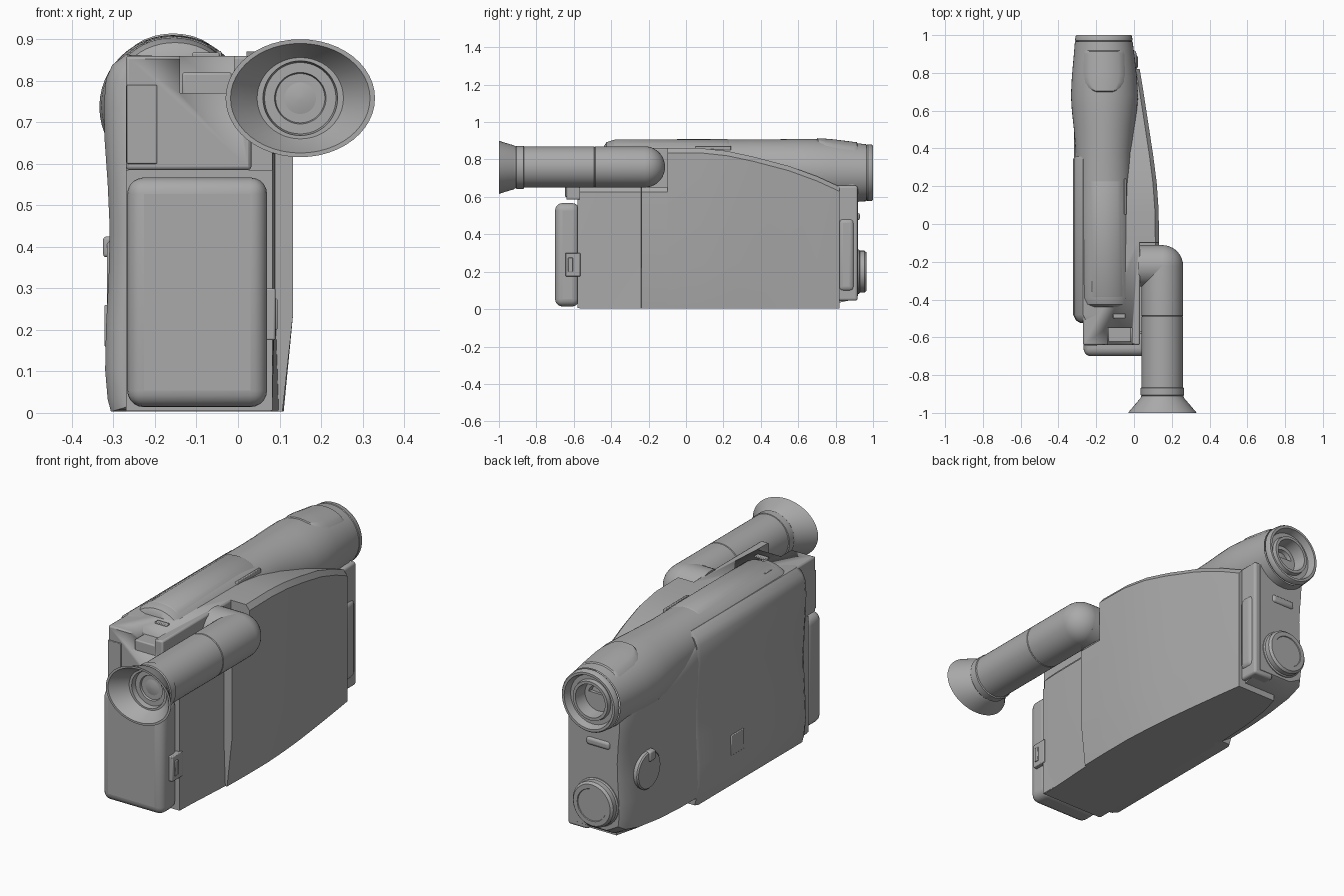
import bpy, bmesh, math
from mathutils import Vector

if "Cube" in bpy.data.objects:
    bpy.data.objects.remove(bpy.data.objects["Cube"])

grey = bpy.data.materials.new("body_grey")
grey.diffuse_color = (0.4, 0.4, 0.4, 1)
grey.use_nodes = True
grey.node_tree.nodes["Principled BSDF"].inputs["Base Color"].default_value = grey.diffuse_color


def finish(name, bm, bevel=0.0, seg=3, angle=35):
    bmesh.ops.remove_doubles(bm, verts=bm.verts, dist=1e-5)
    bmesh.ops.recalc_face_normals(bm, faces=bm.faces)
    me = bpy.data.meshes.new(name)
    bm.to_mesh(me)
    bm.free()
    ob = bpy.data.objects.new(name, me)
    bpy.context.collection.objects.link(ob)
    me.materials.append(grey)
    if bevel:
        m = ob.modifiers.new("bevel", 'BEVEL')
        m.width, m.segments = bevel, seg
    bpy.ops.object.select_all(action='DESELECT')
    ob.select_set(True)
    bpy.context.view_layer.objects.active = ob
    bpy.ops.object.shade_smooth_by_angle(angle=math.radians(angle))
    return ob


def loft(name, rings, caps=(True, True), closed=True, **kw):
    bm = bmesh.new()
    rs = [[bm.verts.new(p) for p in r] for r in rings]
    n = len(rs[0])
    for a, b in zip(rs, rs[1:]):
        for i in range(n if closed else n - 1):
            j = (i + 1) % n
            bm.faces.new((a[i], a[j], b[j], b[i]))
    for flag, r in zip(caps, (rs[0], rs[-1])):
        if flag and closed:
            bm.faces.new(r)
    return finish(name, bm, **kw)


def box(name, x0, x1, y0, y1, z0, z1, **kw):
    ring = lambda y: [(x0, y, z0), (x1, y, z0), (x1, y, z1), (x0, y, z1)]
    return loft(name, [ring(y0), ring(y1)], **kw)


def ellipse(y, cx, cz, rx, rz, n=48):
    return [(cx + rx * math.cos(2 * math.pi * i / n), y,
             cz + rz * math.sin(2 * math.pi * i / n)) for i in range(n)]


def lathe_y(name, cx, cz, prof, caps=(True, True), **kw):
    # profile entries: y, x radius, optional z radius
    return loft(name, [ellipse(p[0], cx, cz, p[1], p[-1]) for p in prof], caps, **kw)


def disc_x(name, x0, x1, cy, cz, r, bevel=0.0):
    ring = lambda x, q: [(x, cy + q * math.cos(2 * math.pi * i / 40),
                          cz + q * math.sin(2 * math.pi * i / 40)) for i in range(40)]
    return loft(name, [ring(x0, r - bevel), ring(x0 + bevel, r), ring(x1, r)])


def cut(ob, *dims):
    c = box(ob.name + "_cutter", *dims)
    c.hide_render = True
    c.hide_viewport = True
    m = ob.modifiers.new("cut", 'BOOLEAN')
    m.operation, m.object, m.solver = 'DIFFERENCE', c, 'EXACT'


# Main body: stations of y, left x, right x, bottom right x, top z
stations = [(-0.57, -.27, .083, .08, .65), (-0.48, -.27, .088, .083, .65),
            (-0.24, -.28, .09, .098, .65), (-0.239, -.28, .133, .107, .65),
            (-0.10, -.28, .133, .11, .65), (-0.099, -.25, .133, .11, .86),
            (0.08, -.25, .13, .11, .86), (0.22, -.25, .12, .102, .845),
            (0.36, -.25, .102, .09, .815), (0.55, -.24, .073, .067, .765),
            (0.70, -.22, .05, .047, .71), (0.82, -.19, .03, .03, .655)]
rings = []
for y, xl, xr, xb, zt in stations:
    rings.append([(xl, y, 0.003), (xb, y, 0.003), (xr, y, .24), (xr, y, zt - .025),
                  (xr - .02, y, zt), (xl, y, zt)])
loft("main_body", rings, angle=25)

# Upper front block with release notch
top = box("upper_front_block", -.27, .032, -.64, -.08, .585, .86, bevel=.008, seg=2)
cut(top, -.14, -.01, -.70, -.55, .77, .90)
box("notch_latch", -.135, -.015, -.625, -.54, .76, .82, bevel=.006)
box("front_side_panel", -.268, -.195, -.646, -.6, .6, .79, bevel=.003)
box("front_frame", -.27, .083, -.58, -.5, .006, .585)

# Battery pack and its latch
box("battery", -.267, .07, -.70, -.57, .014, .567, bevel=.04, seg=5)
box("battery_latch", .06, .09, -.645, -.565, .175, .3, bevel=.004, seg=2)
box("latch_slot", .08, .095, -.63, -.605, .2, .275, bevel=.003, seg=2)

# Left side door with a slight waist
side = [(-.306, 0), (-.314, .03), (-.32, .1), (-.318, .2), (-.311, .34), (-.309, .44),
        (-.314, .55), (-.321, .65), (-.323, .74), (-.318, .8), (-.303, .835), (-.27, .86)]
rings = []
for y, d in ((-.525, .04), (-.51, .015), (-.48, 0), (.34, 0), (.358, .008)):
    rings.append([(-.2, y, .003 + d * .3)] + [(x + d, y, .003 + d * .3 + z * (1 - d * .6))
                 for x, z in side] + [(-.2, y, .86 - d * .3)])
loft("side_door", rings)

# Rear shell beneath the lens barrel
rings = []
for y, d, zb, xr in ((.355, .006, .003, -.05), (.5, .006, .006, -.03), (.65, .01, .014, -.02),
                     (.8, .015, .03, -.01), (.89, .025, .05, -.01), (.92, .045, .07, -.02)):
    zt = .84 - .1 * min(1, (y - .355) / .25)
    rings.append([(xr, y, zb), (-.25 + d, y, zb)] + [(x + d, y, zb + .012 + z / .86 * (zt - zb - .012))
                 for x, z in side[1:]] + [(xr, y, zt)])
loft("rear_shell", rings)

# Lens barrel: y, centre x, centre z, x radius, z radius
barrel = [(-.44, -.15, .78, .12, .09), (-.425, -.152, .78, .137, .112), (-.39, -.155, .78, .145, .124),
          (.1, -.157, .78, .148, .126), (.25, -.16, .775, .146, .131), (.38, -.16, .765, .148, .142),
          (.5, -.158, .75, .16, .158), (.6, -.157, .741, .172, .169), (.68, -.156, .737, .178, .173),
          (.78, -.157, .734, .172, .17), (.88, -.158, .731, .162, .16), (.965, -.16, .729, .153, .152)]
loft("lens_barrel", [ellipse(*b) for b in barrel], (True, False))
lathe_y("lens_ring", -.16, .729, [(.965, .147), (.972, .152), (.994, .150), (1.0, .145), (1.0, .133),
        (.965, .122), (.965, .1), (.985, .096), (.985, .082), (.92, .074), (.92, .055),
        (.9, .05), (.905, .03), (.908, .005)], (False, True))


def barrel_at(y):
    for a, b in zip(barrel, barrel[1:]):
        if a[0] <= y <= b[0]:
            t = (y - a[0]) / (b[0] - a[0])
            return [p + (q - p) * t for p, q in zip(a, b)]


# Conforming patches on the barrel top
def patch(name, rows, h):
    out = []
    for y, a0, a1 in rows:
        _, cx, cz, rx, rz = barrel_at(y)
        row = []
        for i in range(13):
            a = math.radians(a0 + (a1 - a0) * i / 12)
            k = 0 if i in (0, 12) or y in (rows[0][0], rows[-1][0]) else h
            row.append((cx + (rx + k) * math.cos(a), y, cz + (rz + k) * math.sin(a)))
        out.append(row)
    loft(name, out, closed=False)


patch("barrel_badge", [(.70, 75, 105), (.703, 72, 108), (.72, 62, 118), (.75, 54, 126), (.79, 50, 130),
                       (.90, 48, 132), (.913, 49, 131), (.918, 52, 128)], .005)
patch("top_grip", [(-.385, 50, 118), (-.38, 50, 118), (.22, 50, 118), (.226, 50, 118)], .003)
box("grip_rail", -.052, -.04, .05, .24, .84, .872, bevel=.003, seg=2)

# Small top switches
box("slide_switch", -.19, -.13, -.425, -.385, .86, .884, bevel=.004, seg=2)
box("eject_button", -.11, -.045, -.5, -.475, .855, .868, bevel=.003, seg=2)
box("door_hinge_tab", -.225, -.205, -.36, -.3, .86, .893, bevel=.003, seg=2)

# Rear knob, indicator slot and side bump
lathe_y("rear_knob", -.155, .2, [(.88, .118), (.925, .118), (.93, .112), (.955, .112), (.966, .102),
                                 (.966, .08), (.962, .078), (.962, .01)])
box("rear_slot", -.225, -.095, .9, .93, .475, .515, bevel=.014, seg=4)
box("side_bump", -.03, .022, .815, .90, .095, .485, bevel=.025, seg=4)
box("rear_column", -.1, .012, .80, .918, .045, .66, bevel=.012)

# Round button with tab on the left
disc_x("side_button", -.316, -.25, .74, .33, .092, .006)
box("button_tab", -.325, -.26, .70, .745, .375, .425, bevel=.008)
box("door_label", -.322, -.29, .0, .1, .16, .26, bevel=.003, seg=2)

# Eyepiece tube, elbow and pivot
cx, cz, r = .15, .76, .11
prof = [(-.89, r), (-.491, r), (-.488, r - .003), (-.485, r), (-.222, r)]
prof += [(-.222 + r * math.sin(math.radians(a)), max(.001, r * math.cos(math.radians(a))))
         for a in range(10, 91, 10)]
lathe_y("eyepiece_tube", cx, cz, prof)
disc_x("eyepiece_pivot", .02, .15, -.222, cz, r)

# Flared oval eyecup with stepped ocular
lathe_y("eyecup", cx, cz - .002, [(-.865, .109), (-.868, .115), (-.905, .115), (-.91, .111), (-.922, .116, .118),
        (-.995, .178, .14), (-1.0, .18, .142), (-1.0, .168, .132), (-.93, .108, .102), (-.925, .104, .098),
        (-.925, .09), (-.90, .086), (-.90, .062), (-.885, .058), (-.892, .03), (-.895, .005)], (False, True))
